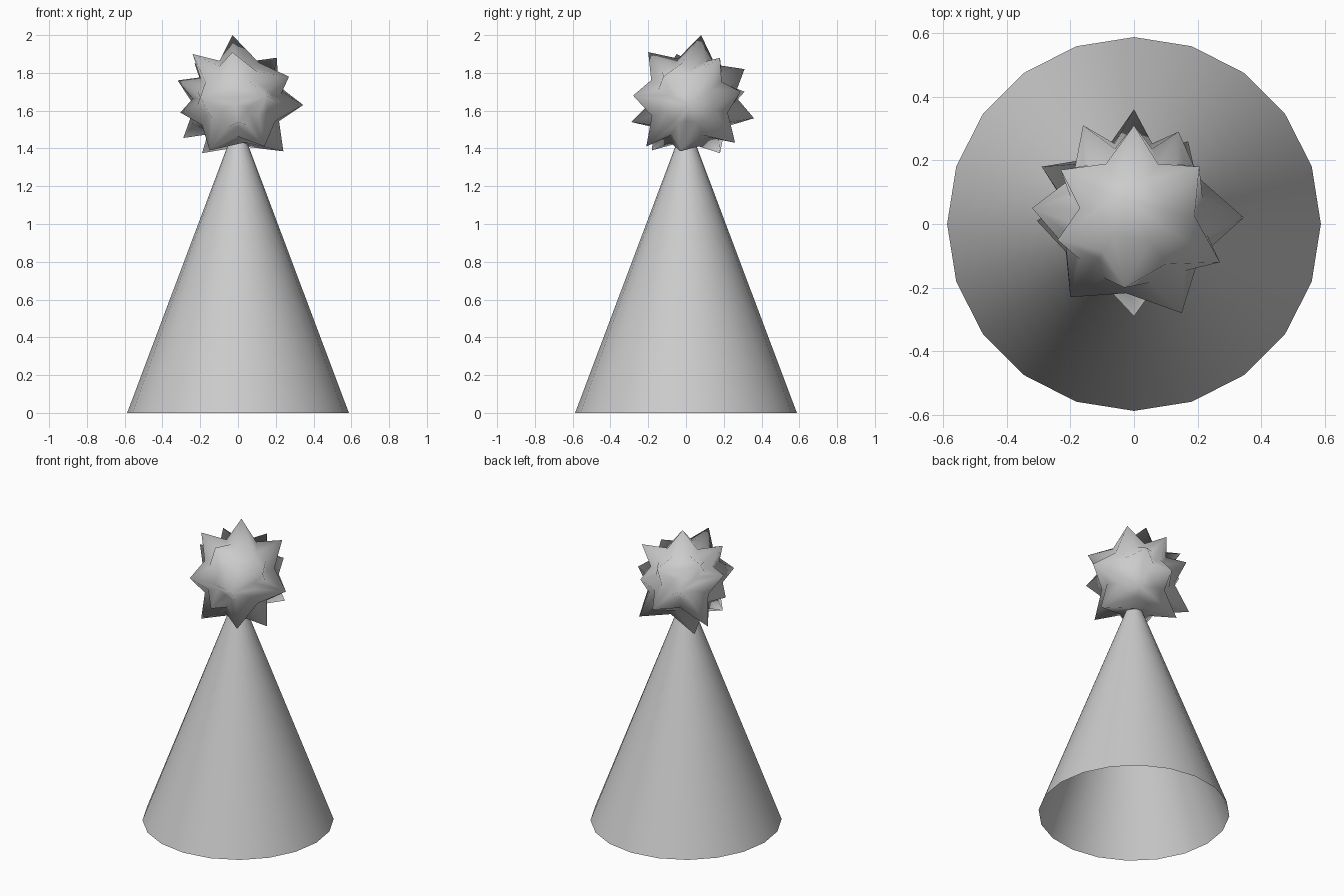
import bpy, bmesh
from mathutils import Vector

if "Cube" in bpy.data.objects:
    bpy.data.objects.remove(bpy.data.objects["Cube"], do_unlink=True)

grey = bpy.data.materials.new("plain grey")
grey.use_nodes = True
grey.diffuse_color = (0.6, 0.6, 0.6, 1)
grey.node_tree.nodes["Principled BSDF"].inputs["Base Color"].default_value = (0.6, 0.6, 0.6, 1)


def finish(bm, name):
    """Turn a bmesh into a smooth-shaded grey object."""
    for f in bm.faces:
        f.smooth = True
    mesh = bpy.data.meshes.new(name)
    bm.to_mesh(mesh)
    bm.free()
    mesh.materials.append(grey)
    obj = bpy.data.objects.new(name, mesh)
    bpy.context.collection.objects.link(obj)
    return obj


# Hat: hollow 20-sided cone, open at the bottom, ringed for even shading
HEIGHT = 1.55
bm = bmesh.new()
bmesh.ops.create_cone(bm, segments=20, radius1=0.587, radius2=0.004, depth=HEIGHT)
bmesh.ops.translate(bm, verts=bm.verts, vec=(0, 0, HEIGHT / 2))
caps = [f for f in bm.faces if len(f.verts) > 4]
bmesh.ops.delete(bm, geom=caps, context="FACES_ONLY")
sides = [e for e in bm.edges if len(e.link_faces) == 2]
bmesh.ops.subdivide_edges(bm, edges=sides, cuts=9, use_grid_fill=True)
finish(bm, "cone_hat")

# Pompom: spiky ball, spikes spread over a sphere
CENTRE = Vector((0, 0.02, 1.645))
TIPS = [
    (-.03, .08, 2.0), (-.24, -.05, 1.9), (-.03, -.2, 1.91), (.205, .18, 1.88),
    (-.23, .17, 1.85), (.345, .02, 1.63), (-.32, .05, 1.76), (-.305, .01, 1.59),
    (.27, -.12, 1.78), (0, .36, 1.56), (0, .31, 1.82), (0, -.29, 1.54),
    (.15, -.28, 1.68), (-.2, -.23, 1.67), (-.16, .31, 1.7), (.14, .29, 1.7),
    (.17, .26, 1.43), (-.29, .18, 1.455), (-.15, -.18, 1.39), (.24, -.03, 1.385),
    (-.19, .18, 1.375), (.14, -.21, 1.41),
]
EDGE_VALLEY, FACE_VALLEY = 0.24, 0.21

bm = bmesh.new()
reach = {}
for tip in TIPS:
    offset = Vector(tip) - CENTRE
    reach[bm.verts.new(offset.normalized())] = offset.length
bmesh.ops.convex_hull(bm, input=bm.verts)
bmesh.ops.triangulate(bm, faces=bm.faces)

# Net of tips, edge valleys and face valleys, six triangles per hull face
star = bmesh.new()
tips = {v: star.verts.new(CENTRE + v.co * reach[v]) for v in bm.verts}
mids = {e: star.verts.new(CENTRE + (e.verts[0].co + e.verts[1].co).normalized() * EDGE_VALLEY)
        for e in bm.edges}
for f in bm.faces:
    middle = star.verts.new(CENTRE + f.calc_center_median().normalized() * FACE_VALLEY)
    for loop in f.loops:
        mid = mids[loop.edge]
        star.faces.new((tips[loop.vert], mid, middle))
        star.faces.new((mid, tips[loop.link_loop_next.vert], middle))
bm.free()
bmesh.ops.recalc_face_normals(star, faces=star.faces)
finish(star, "spiky_pompom")
